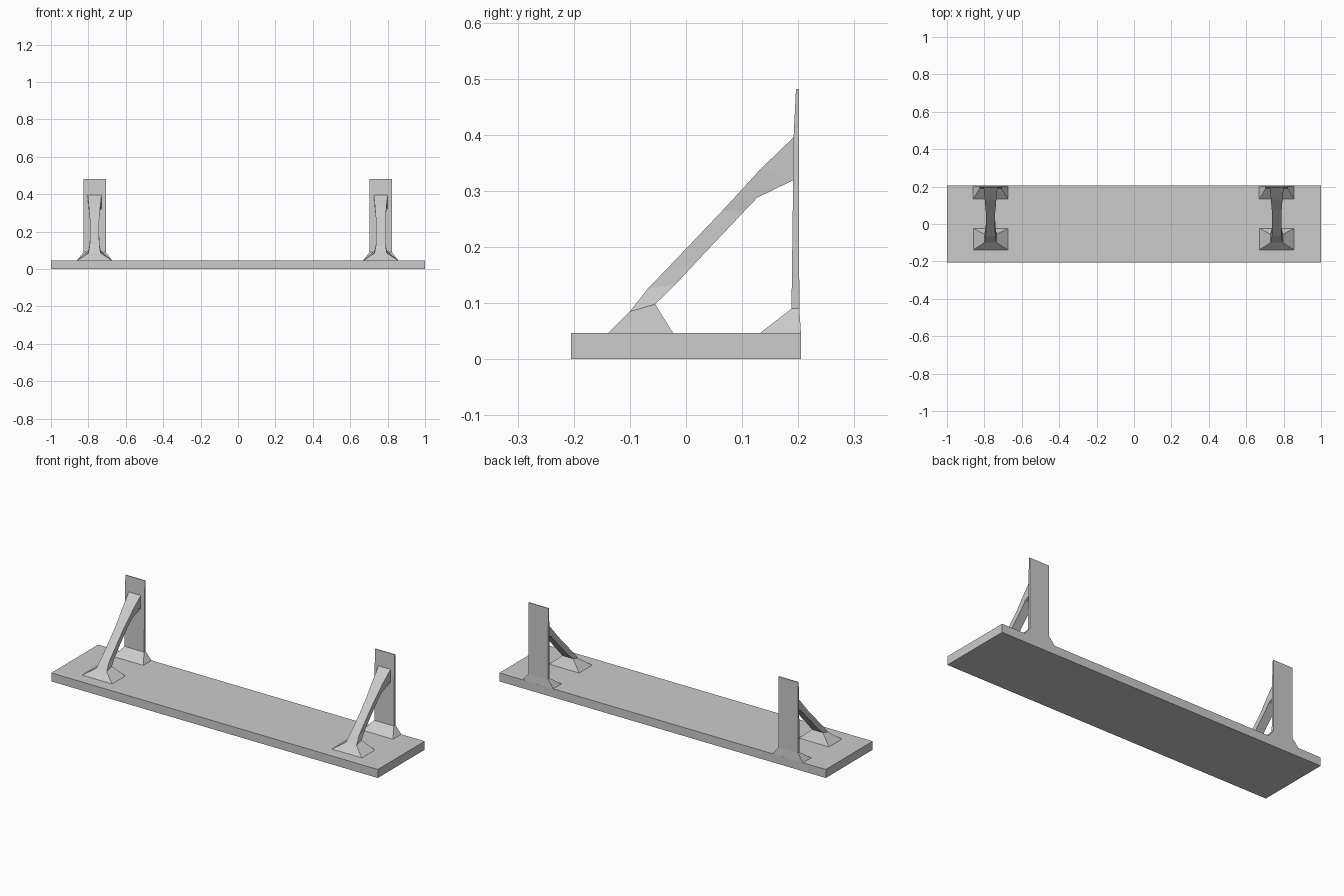
import bpy, bmesh

if "Cube" in bpy.data.objects:
    bpy.data.objects.remove(bpy.data.objects["Cube"])


def loft(name, rings):
    """Closed solid through a series of equal-length vertex rings."""
    bm = bmesh.new()
    loops = [[bm.verts.new(p) for p in ring] for ring in rings]
    n = len(loops[0])
    for a, b in zip(loops, loops[1:]):
        for i in range(n):
            j = (i + 1) % n
            bm.faces.new((a[i], a[j], b[j], b[i]))
    bm.faces.new(loops[0][::-1])
    bm.faces.new(loops[-1])
    bmesh.ops.recalc_face_normals(bm, faces=bm.faces[:])
    mesh = bpy.data.meshes.new(name)
    bm.to_mesh(mesh)
    bm.free()
    obj = bpy.data.objects.new(name, mesh)
    bpy.context.collection.objects.link(obj)
    return obj


def section(x, half, front, back):
    """Rectangular ring: front and back edges given as (y, z)."""
    return [(x - half, *front), (x + half, *front),
            (x + half, *back), (x - half, *back)]


# Shelf board
loft("shelf_board", [section(0, 1.0, (-0.205, z), (0.205, z)) for z in (0.0, 0.047)])

# Upright: half width, front y, back y, z (flared base, thinning at the top)
UPRIGHT = [
    (0.095, 0.130, 0.205, 0.045),
    (0.060, 0.188, 0.202, 0.090),
    (0.060, 0.192, 0.201, 0.400),
    (0.060, 0.196, 0.201, 0.482),
]

# Brace: half width, upper edge (y, z), lower edge (y, z)
BRACE = [
    (0.095, (-0.140, 0.045), (-0.022, 0.045)),
    (0.033, (-0.100, 0.085), (-0.055, 0.098)),
    (0.026, (-0.068, 0.126), (-0.020, 0.132)),
    (0.025, (-0.037, 0.158), (0.020, 0.175)),
    (0.025, (0.065, 0.265), (0.105, 0.265)),
    (0.027, (0.080, 0.281), (0.127, 0.288)),
    (0.031, (0.132, 0.338), (0.193, 0.320)),
    (0.037, (0.193, 0.397), (0.194, 0.322)),
]

for side, x in (("left", -0.767), ("right", 0.763)):
    loft(f"{side}_upright",
         [section(x, h, (f, z), (b, z)) for h, f, b, z in UPRIGHT])
    loft(f"{side}_brace", [section(x, h, u, l) for h, u, l in BRACE])
